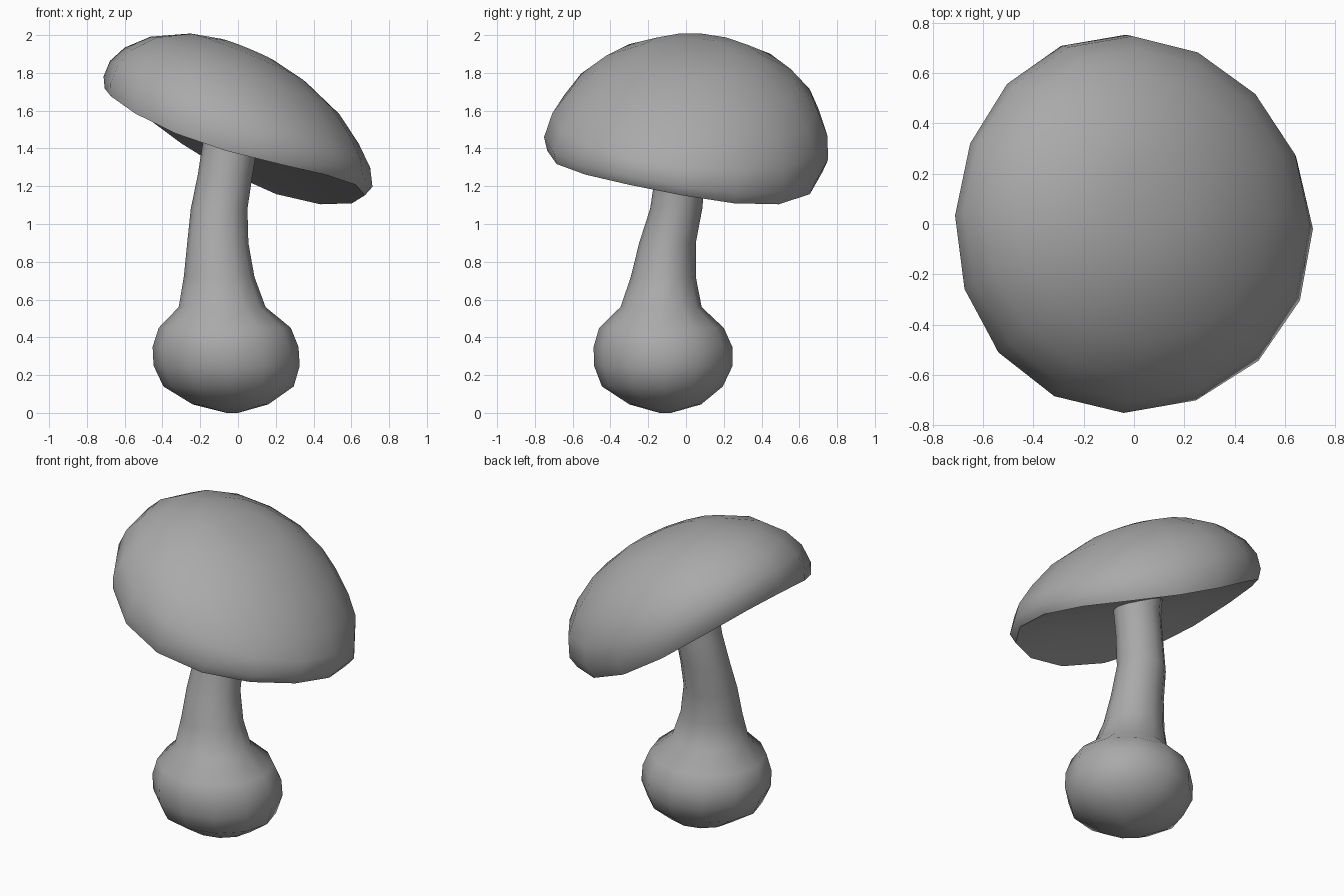
import bpy
import bmesh
from math import sin, cos, pi, radians
from mathutils import Vector

cube = bpy.data.objects.get("Cube")
if cube:
    bpy.data.objects.remove(cube)

grey = bpy.data.materials.new("plain grey")
grey.use_nodes = True
tone = (0.4, 0.4, 0.4, 1)
grey.diffuse_color = tone
grey.node_tree.nodes["Principled BSDF"].inputs["Base Color"].default_value = tone


def loft(name, rings, sharp_angle):
    """Skin a stack of equal rings and cap both ends with a fan."""
    bm = bmesh.new()
    rows = [[bm.verts.new(p) for p in ring] for ring in rings]
    n = len(rows[0])
    for low, high in zip(rows, rows[1:]):
        for i in range(n):
            j = (i + 1) % n
            bm.faces.new((low[i], low[j], high[j], high[i]))
    for row in (rows[0], rows[-1]):
        face = bm.faces.new(row)
        bmesh.ops.poke(bm, faces=[face])
    bmesh.ops.recalc_face_normals(bm, faces=bm.faces)
    mesh = bpy.data.meshes.new(name)
    bm.to_mesh(mesh)
    bm.free()
    mesh.materials.append(grey)
    obj = bpy.data.objects.new(name, mesh)
    bpy.context.collection.objects.link(obj)
    bpy.ops.object.select_all(action='DESELECT')
    obj.select_set(True)
    bpy.context.view_layer.objects.active = obj
    bpy.ops.object.shade_smooth_by_angle(angle=radians(sharp_angle))
    return obj


# Bulb and leaning stem: height, centre x, centre y, radius x, radius y
stem_rows = [
    (0.00, -0.03, -0.11, 0.03, 0.03),
    (0.045, -0.04, -0.11, 0.20, 0.19),
    (0.14, -0.05, -0.125, 0.345, 0.32),
    (0.25, -0.06, -0.12, 0.387, 0.367),
    (0.35, -0.066, -0.122, 0.386, 0.367),
    (0.45, -0.07, -0.13, 0.35, 0.33),
    (0.56, -0.084, -0.132, 0.23, 0.215),
    (0.72, -0.10, -0.12, 0.187, 0.172),
    (0.90, -0.107, -0.098, 0.162, 0.15),
    (1.08, -0.10, -0.052, 0.15, 0.138),
    (1.26, -0.068, -0.03, 0.145, 0.133),
    (1.42, -0.042, -0.02, 0.146, 0.135),
    (1.55, -0.02, 0.0, 0.16, 0.15),
]
SIDES = 12
stem_rings = [[(cx + rx * cos(2 * pi * i / SIDES), cy + ry * sin(2 * pi * i / SIDES), z)
               for i in range(SIDES)] for z, cx, cy, rx, ry in stem_rows]
loft("bulb_and_stem", stem_rings, 60)

# Tilted cap with a twisted saddle rim: radius, height, shift, saddle amount
cap_rows = [
    (0.20, 0.045, 0.0, 0.1),
    (0.50, 0.025, 0.0, 0.5),
    (0.745, -0.035, 0.0, 1.0),
    (0.77, 0.03, -0.005, 0.85),
    (0.745, 0.14, -0.03, 0.5),
    (0.67, 0.25, -0.06, 0.25),
    (0.54, 0.365, -0.085, 0.1),
    (0.34, 0.46, -0.11, 0.0),
    (0.16, 0.50, -0.12, 0.0),
]
up = Vector((0.38, 0.07, 0.92)).normalized()
across = Vector((up.z, 0, -up.x)).normalized()
back = up.cross(across)
origin = Vector((-0.025, 0, 1.415))
SEGMENTS = 16
cap_rings = []
for radius, height, shift, saddle in cap_rows:
    ring = []
    for i in range(SEGMENTS):
        a = 2 * pi * i / SEGMENTS - radians(2)
        lift = height + 0.07 * saddle * cos(2 * a + 0.7)
        ring.append(origin + across * (radius * cos(a) + shift)
                    + back * (0.98 * radius * sin(a) - 0.4 * shift) + up * lift)
    cap_rings.append(ring)
loft("cap", cap_rings, 65)
